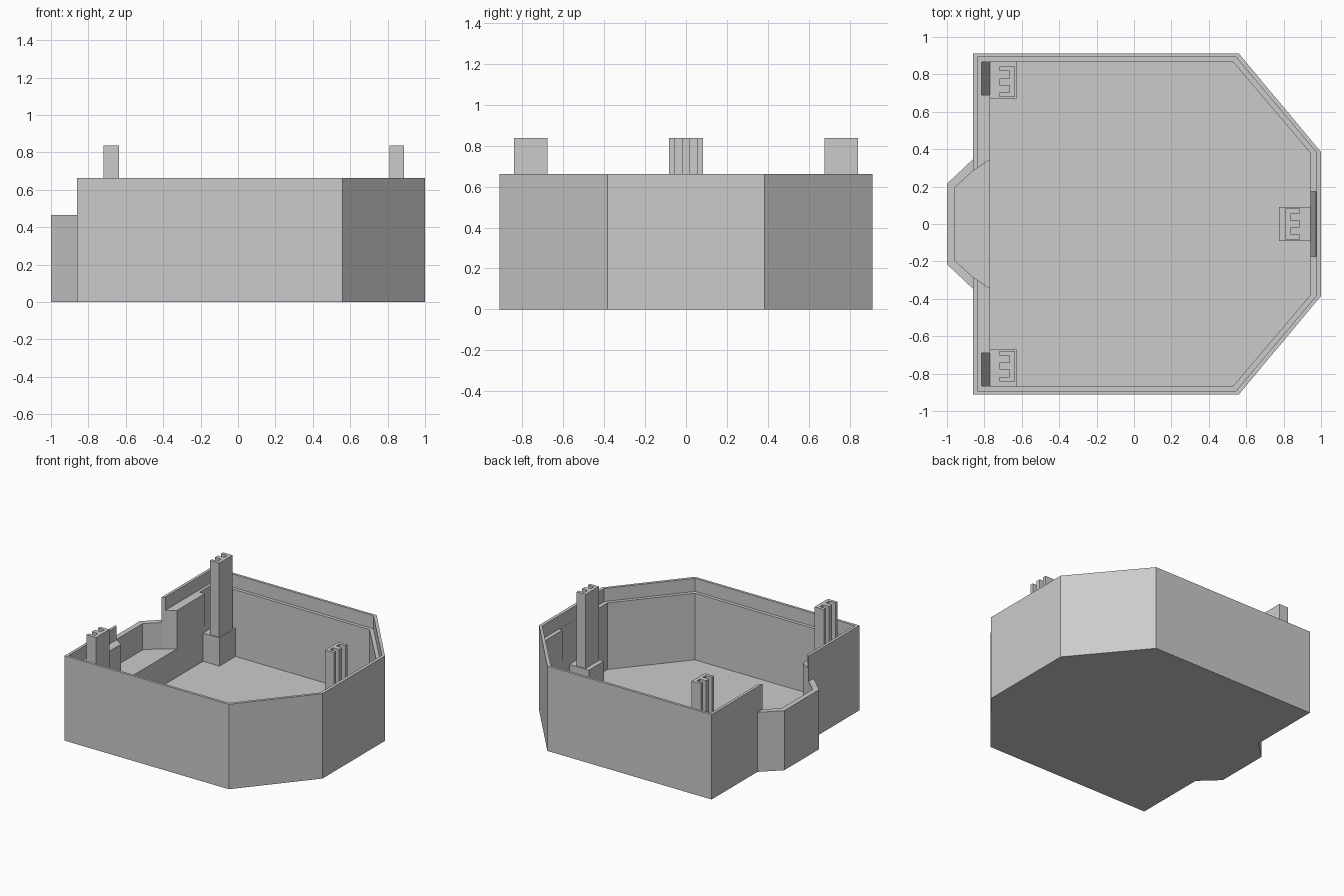
import bpy
import bmesh

cube = bpy.data.objects.get("Cube")
if cube:
    bpy.data.objects.remove(cube, do_unlink=True)

grey = bpy.data.materials.new("light_grey")
grey.use_nodes = True
grey.diffuse_color = (0.6, 0.6, 0.6, 1)
grey.node_tree.nodes["Principled BSDF"].inputs["Base Color"].default_value = (0.6, 0.6, 0.6, 1)


def prism(name, points, low, high, axis="z"):
    """Extrude a flat outline along z, or an (x, z) outline along y."""
    bm = bmesh.new()
    place = (lambda a, b: (a, b, low)) if axis == "z" else (lambda a, b: (a, low, b))
    face = bm.faces.new([bm.verts.new(place(a, b)) for a, b in points])
    moved = bmesh.ops.extrude_face_region(bm, geom=[face])["geom"]
    shift = (0, 0, high - low) if axis == "z" else (0, high - low, 0)
    bmesh.ops.translate(bm, vec=shift, verts=[v for v in moved if isinstance(v, bmesh.types.BMVert)])
    bmesh.ops.recalc_face_normals(bm, faces=bm.faces)
    mesh = bpy.data.meshes.new(name)
    bm.to_mesh(mesh)
    bm.free()
    mesh.materials.append(grey)
    obj = bpy.data.objects.new(name, mesh)
    bpy.context.collection.objects.link(obj)
    return obj


def mirrored(half):
    """Complete an outline given for the +y half."""
    return half + [(x, -y) for x, y in reversed(half)]


def rect(x0, x1, y0, y1):
    return [(x0, y0), (x1, y0), (x1, y1), (x0, y1)]


TOP, RIM, LEDGE, SHELF, FLOOR = 0.663, 0.465, 0.56, 0.26, 0.04

# Tray body with the low bay on its -x side
body = prism("tray_body", mirrored(
    [(1, 0.385), (0.56, 0.912), (-0.86, 0.912), (-0.86, 0.347), (-1, 0.215)]), 0, TOP)

# Hollows: bay step, main cavity, lid ledge, bay pocket
cutters = [
    prism("bay_step_cutter", rect(-1.1, -0.86, -0.36, 0.36), RIM, 1),
    prism("cavity_cutter", mirrored([(0.943, 0.38), (0.53, 0.866), (-0.77, 0.866)]), FLOOR, 1),
    prism("ledge_cutter", mirrored([(0.975, 0.383), (0.545, 0.892), (-0.838, 0.892)]), LEDGE, 1),
    prism("bay_pocket_cutter", mirrored(
        [(-0.7, 0.345), (-0.77, 0.345), (-0.86, 0.285), (-0.96, 0.193)]), SHELF, 1),
]

# Sloped reliefs in the wall behind each post
for side, y0, y1 in (("back", 0.69, 0.866), ("front", -0.866, -0.69)):
    cutters.append(prism(side + "_relief_cutter",
                         [(-0.77, SHELF), (-0.815, LEDGE), (-0.815, 0.6), (-0.75, 0.6), (-0.75, SHELF)],
                         y0, y1, "y"))
cutters.append(prism("right_relief_cutter",
                     [(0.943, SHELF), (0.974, LEDGE), (0.974, 0.6), (0.92, 0.6), (0.92, SHELF)],
                     -0.175, 0.175, "y"))

for cutter in cutters:
    mod = body.modifiers.new(cutter.name, "BOOLEAN")
    mod.operation = "DIFFERENCE"
    mod.solver = "EXACT"
    mod.object = cutter
    bpy.context.view_layer.objects.active = body
    bpy.ops.object.modifier_apply(modifier=mod.name)
    bpy.data.objects.remove(cutter, do_unlink=True)


def post(name, spine, tip, yc):
    """Tall slotted post: flat spine side, two grooves open toward the tip side."""
    groove = spine + (tip - spine) * 0.66
    groove = spine + tip - groove
    half = [(spine, 0.082), (tip, 0.082), (tip, 0.057), (groove, 0.057), (groove, 0.019), (tip, 0.019)]
    prism(name, [(x, y + yc) for x, y in mirrored(half)], SHELF - 0.01, 0.838)


# Post bases and posts
prism("back_post_base", rect(-0.78, -0.628, 0.668, 0.88), 0.02, SHELF)
prism("front_post_base", rect(-0.78, -0.628, -0.88, -0.668), 0.02, SHELF)
prism("right_post_base", rect(0.775, 0.955, -0.092, 0.092), 0.02, SHELF)
post("back_post", -0.637, -0.718, 0.76)
post("front_post", -0.637, -0.718, -0.76)
post("right_post", 0.81, 0.887, 0)
